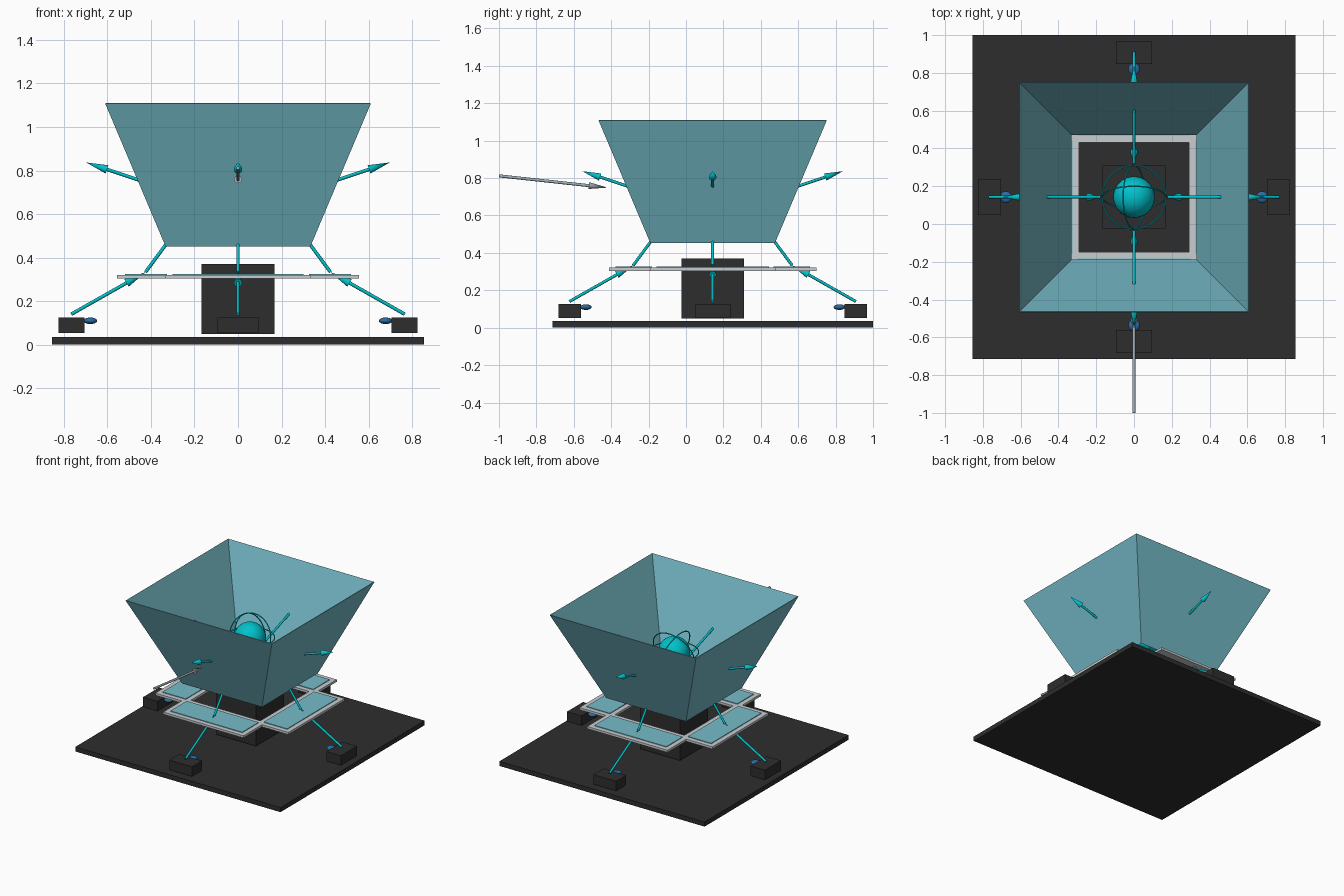
import bpy, bmesh, math
from mathutils import Vector, Matrix

cube = bpy.data.objects.get("Cube")
if cube:
    bpy.data.objects.remove(cube, do_unlink=True)

CY = 0.1425                       # centre line of the assembly along y
CENTRE = Vector((0, CY, 0))


def material(name, rgb):
    m = bpy.data.materials.new(name)
    m.use_nodes = True
    m.diffuse_color = (*rgb, 1)
    m.node_tree.nodes["Principled BSDF"].inputs["Base Color"].default_value = (*rgb, 1)
    return m


BLACK = material("charcoal", (0.027, 0.027, 0.027))
GLASS = material("pale_teal", (0.18, 0.50, 0.58))
CYAN = material("bright_cyan", (0.0, 0.54, 0.60))
GREY = material("light_grey", (0.58, 0.61, 0.63))
STEEL = material("steel_grey", (0.36, 0.44, 0.47))
BLUE = material("deep_blue", (0.025, 0.15, 0.36))


def finish(name, bm, mat, smooth=False):
    mesh = bpy.data.meshes.new(name)
    bmesh.ops.recalc_face_normals(bm, faces=bm.faces)
    bm.to_mesh(mesh)
    bm.free()
    mesh.materials.append(mat)
    obj = bpy.data.objects.new(name, mesh)
    bpy.context.collection.objects.link(obj)
    if smooth:
        bpy.ops.object.select_all(action="DESELECT")
        obj.select_set(True)
        bpy.context.view_layer.objects.active = obj
        bpy.ops.object.shade_smooth_by_angle(angle=math.radians(40))
    return obj


def turn(angle):
    """Placement that turns a part around the centre line."""
    return Matrix.Translation(CENTRE) @ Matrix.Rotation(angle, 4, "Z")


def box(name, low, high, mat, place):
    low, high = Vector(low), Vector(high)
    bm = bmesh.new()
    shape = Matrix.Translation((low + high) / 2) @ Matrix.Diagonal((*(high - low), 1))
    bmesh.ops.create_cube(bm, size=1, matrix=place @ shape)
    return finish(name, bm, mat)


def ball(name, centre, scale, mat, place):
    bm = bmesh.new()
    shape = Matrix.Translation(centre) @ Matrix.Diagonal((*scale, 1))
    bmesh.ops.create_uvsphere(bm, u_segments=32, v_segments=16, radius=1, matrix=place @ shape)
    return finish(name, bm, mat, True)


def arrow(name, start, tip, mat, place, head=0.1, radius=0.008, flare=0.02):
    """Round shaft ending in a cone."""
    start, tip = place @ Vector(start), place @ Vector(tip)
    way = (tip - start).normalized()
    neck = tip - way * head
    spin = way.to_track_quat("Z", "Y").to_matrix().to_4x4()
    bm = bmesh.new()
    for a, b, r1, r2 in ((start, neck, radius, radius), (neck, tip, flare, 0)):
        bmesh.ops.create_cone(bm, cap_ends=True, segments=14, radius1=r1, radius2=r2,
                              depth=(b - a).length,
                              matrix=Matrix.Translation((a + b) / 2) @ spin)
    return finish(name, bm, mat, True)


# Base plate and central column
HOME = turn(0)
box("base_plate", (-0.855, -0.8575, 0), (0.855, 0.8575, 0.035), BLACK, HOME)
box("central_column", (-0.167, -0.167, 0.05), (0.167, 0.167, 0.37), BLACK, HOME)

# Open four-sided funnel
bm = bmesh.new()
rings = []
for half, z in ((0.333, 0.452), (0.61, 1.108)):
    rings.append([bm.verts.new((sx * half, sy * half + CY, z))
                  for sx, sy in ((-1, -1), (1, -1), (1, 1), (-1, 1))])
for i in range(4):
    j = (i + 1) % 4
    bm.faces.new((rings[0][i], rings[0][j], rings[1][j], rings[1][i]))
funnel = finish("funnel", bm, GLASS)
wall = funnel.modifiers.new("wall", "SOLIDIFY")
wall.thickness = 0.005
wall.offset = -1

# Parts repeated on each side: foot, lens, framed panel and the arrow path
for i, side in enumerate(("left", "back", "right", "front")):
    place = turn(i * math.pi / 2)
    box(side + "_foot", (0.705, -0.095, 0.053), (0.825, 0.095, 0.126), BLACK, place)
    ball(side + "_lens", (0.678, 0, 0.11), (0.031, 0.031, 0.015), BLUE, place)
    box(side + "_panel_frame", (0.29, -0.335, 0.304), (0.555, 0.335, 0.321), GREY, place)
    box(side + "_panel", (0.325, -0.30, 0.319), (0.52, 0.30, 0.326), GLASS, place)
    path = [(0.766, 0, 0.14), (0.425, 0, 0.333), (0.18, 0, 0.665), (0.697, 0, 0.837)]
    for label, a, b in zip(("lower", "inner", "outer"), path, path[1:]):
        arrow(f"{side}_{label}_arrow", a, b, CYAN, place)

# Central ball with its orbit rings
ball("core_ball", (0, 0, 0.76), (0.11, 0.11, 0.11), CYAN, HOME)
for name, axis, tilt in (("level", "X", 0), ("cross", "X", 70), ("long", "Y", 70)):
    bpy.ops.mesh.primitive_torus_add(major_radius=0.168, minor_radius=0.004,
                                     major_segments=48, minor_segments=8)
    ring = bpy.context.object
    ring.name = name + "_orbit_ring"
    ring.matrix_world = (Matrix.Translation((0, CY, 0.76))
                         @ Matrix.Rotation(math.radians(tilt), 4, axis))
    ring.data.materials.append(CYAN)
    bpy.ops.object.shade_smooth_by_angle()

# Incoming arrow at the front
arrow("incoming_arrow", (0, -1, 0.812), (0, -0.42, 0.749), STEEL, Matrix.Identity(4), flare=0.018)
